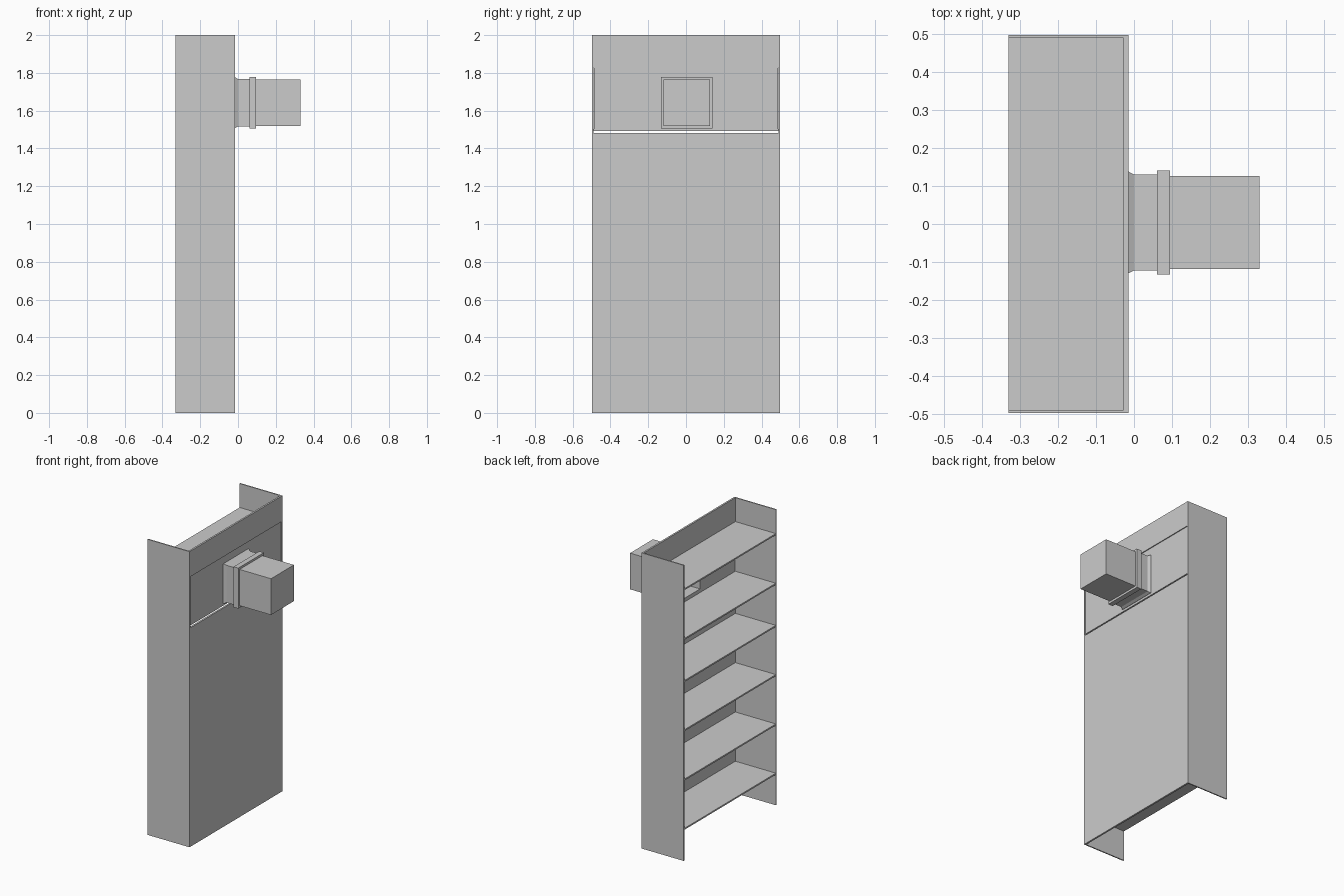
import bpy, bmesh

if "Cube" in bpy.data.objects:
    bpy.data.objects.remove(bpy.data.objects["Cube"])

def finish(name, bm):
    bmesh.ops.recalc_face_normals(bm, faces=bm.faces[:])
    me = bpy.data.meshes.new(name)
    bm.to_mesh(me)
    bm.free()
    ob = bpy.data.objects.new(name, me)
    bpy.context.collection.objects.link(ob)
    return ob

def box(name, x, y, z):
    bm = bmesh.new()
    bmesh.ops.create_cube(bm, size=1)
    for v in bm.verts:
        v.co = [(r[0] + r[1]) / 2 + c * (r[1] - r[0]) for r, c in zip((x, y, z), v.co)]
    return finish(name, bm)

def loft(name, rings, closed=True):
    """Join rectangles (x, y0, y1, z0, z1); closed makes a hollow sleeve,
    otherwise the first and last rings are joined into one at the mouth."""
    bm = bmesh.new()
    loops = [[bm.verts.new(p) for p in ((x, a, c), (x, b, c), (x, b, d), (x, a, d))]
             for x, a, b, c, d in rings]
    pairs = list(zip(loops, loops[1:]))
    if closed:
        pairs.append((loops[-1], loops[0]))
    for p, q in pairs:
        for i in range(4):
            j = (i + 1) % 4
            bm.faces.new((p[i], p[j], q[j], q[i]))
    return finish(name, bm)

CY, CZ = 0.004, 1.642
def sq(x, h):
    return (x, CY - h, CY + h, CZ - h, CZ + h)

X0, X1, W, T = -0.33, -0.015, 0.497, 0.008

# Cabinet sides
for s, n in ((-1, "side_panel_front"), (1, "side_panel_back")):
    box(n, (X0, X1), sorted((s * W, s * (W - T))), (0, 2))

# Rear wall below and above the hatch opening
I = W - T
box("rear_wall_lower", (-0.027, X1), (-I, I), (0, 1.481))
box("rear_wall_upper", (-0.027, X1), (-I, I), (1.827, 2))

# Shelves
for i, z in enumerate((0.207, 0.54, 0.874, 1.207, 1.492, 1.828)):
    box(f"shelf_{i + 1}", (X0, -0.0255), (-I, I), (z, z + 0.01))

# Recessed hatch panel with a square hole for the duct
H = 0.115
o = (-0.487, 0.487, 1.493, 1.826)
loft("hatch_panel", [(-0.027, *o), (-0.020, *o), sq(-0.020, H), sq(-0.027, H)])

# Flared duct neck
loft("duct_neck", [sq(-0.0205, 0.134), sq(-0.015, 0.134), sq(0.0, 0.126),
                   sq(0.065, 0.126), sq(0.065, H), sq(-0.0205, H)])

# Collar ring
loft("duct_collar", [sq(0.06, 0.137), sq(0.095, 0.137), sq(0.095, H), sq(0.06, H)])

# Hollow duct box with a closed end
loft("duct_box", [sq(0.09, 0.1225), sq(0.33, 0.1225), sq(0.33, H), sq(0.09, H)])
box("duct_end_cap", (0.322, 0.33), (CY - H, CY + H), (CZ - H, CZ + H))
